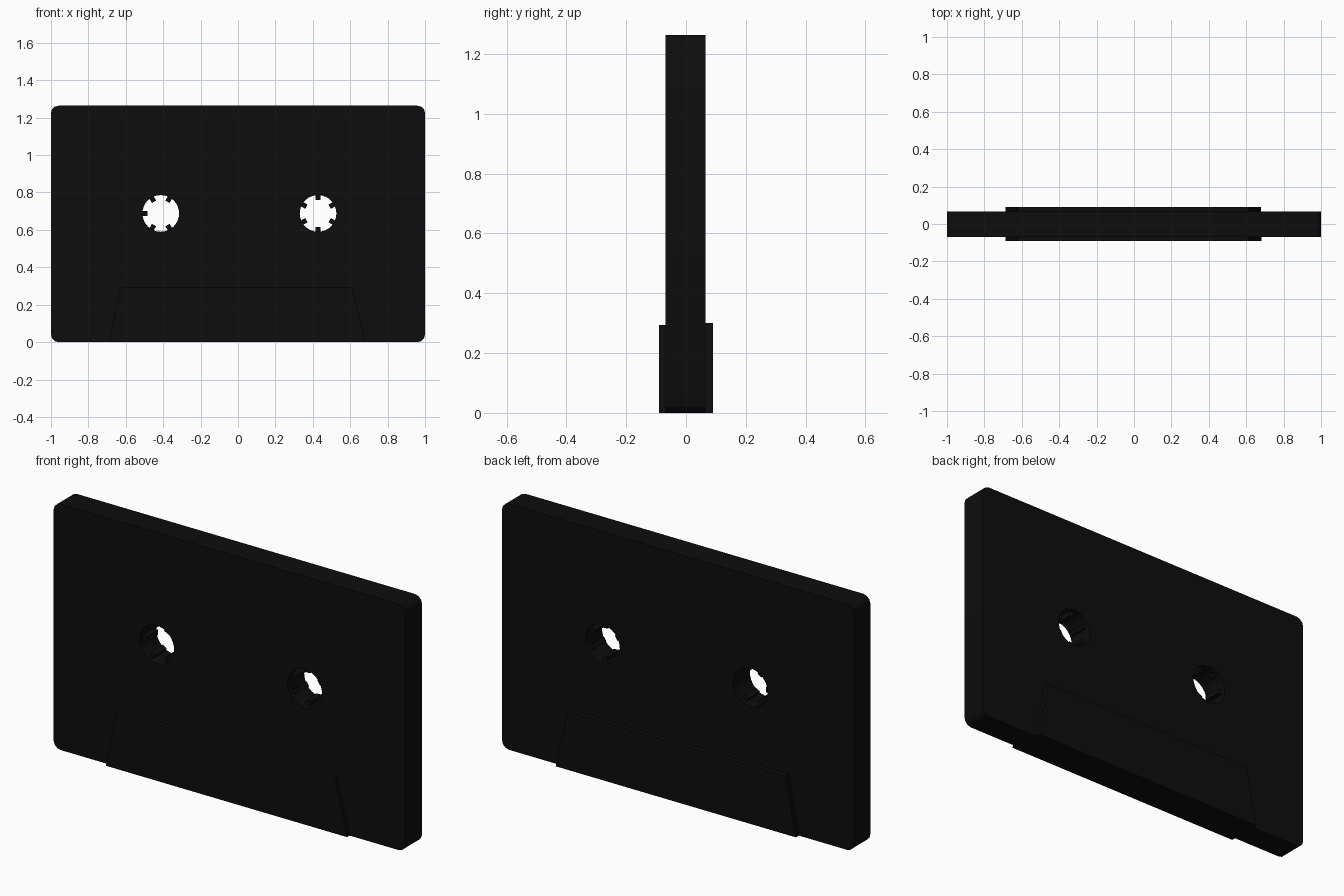
import bpy
import math

cube = bpy.data.objects.get("Cube")
if cube:
    bpy.data.objects.remove(cube, do_unlink=True)

black = bpy.data.materials.new("black plastic")
black.use_nodes = True
COLOUR = (0.004, 0.004, 0.004, 1)
black.diffuse_color = COLOUR
black.node_tree.nodes["Principled BSDF"].inputs["Base Color"].default_value = COLOUR


def slab(name, outlines, y0, y1):
    """Extrude closed x/z outlines (later ones inside the first become holes) from y0 to y1."""
    curve = bpy.data.curves.new(name, "CURVE")
    curve.dimensions = "2D"
    curve.fill_mode = "BOTH"
    curve.extrude = (y1 - y0) / 2
    for pts in outlines:
        spline = curve.splines.new("POLY")
        spline.points.add(len(pts) - 1)
        for p, (x, z) in zip(spline.points, pts):
            p.co = (x, z, 0, 1)
        spline.use_cyclic_u = True
    obj = bpy.data.objects.new(name, curve)
    bpy.context.collection.objects.link(obj)
    obj.rotation_euler.x = math.pi / 2
    obj.location.y = (y0 + y1) / 2
    bpy.ops.object.select_all(action="DESELECT")
    obj.select_set(True)
    bpy.context.view_layer.objects.active = obj
    bpy.ops.object.convert(target="MESH")
    obj = bpy.context.object
    obj.name = name
    obj.data.materials.clear()
    obj.data.materials.append(black)
    bpy.ops.object.shade_smooth_by_angle(angle=math.radians(25))
    return obj


def arc(cx, cz, r, start, sweep, n):
    return [(cx + r * math.cos(start + sweep * i / n),
             cz + r * math.sin(start + sweep * i / n)) for i in range(n)]


# Shell with softened corners and two round spindle holes
R, HEIGHT, HOLE_Z, HOLE_R = 0.04, 1.264, 0.688, 0.098
corners = [(1 - R, R, -90), (1 - R, HEIGHT - R, 0),
           (-1 + R, HEIGHT - R, 90), (-1 + R, R, 180)]
outline = []
for cx, cz, a in corners:
    outline += arc(cx, cz, R, math.radians(a), math.pi / 2 * 4 / 3, 4)[:4]
holes = {"right": (-0.413, range(60, 360, 60)), "left": (0.428, range(30, 390, 60))}
slab("shell", [outline] + [arc(x, HOLE_Z, HOLE_R, 0, math.tau, 32)
                           for x, _ in holes.values()], -0.069, 0.066)

# Raised trapezoid plates along the lower edge, front and back
slab("front_raised_plate", [[(-0.688, 0), (0.683, 0), (0.61, 0.293), (-0.628, 0.293)]],
     -0.09, -0.06)
slab("back_raised_plate", [[(-0.688, 0), (0.678, 0), (0.61, 0.3), (-0.628, 0.3)]],
     0.06, 0.09)

# Drive teeth around each spindle hole
for side, (cx, angles) in holes.items():
    for i, deg in enumerate(angles):
        a = math.radians(deg)
        c, s = math.cos(a), math.sin(a)
        tooth = [(cx + r * c - t * s, HOLE_Z + r * s + t * c)
                 for r, t in ((0.072, -0.013), (0.105, -0.013),
                              (0.105, 0.013), (0.072, 0.013))]
        slab(f"{side}_spindle_tooth_{i + 1}", [tooth], -0.045, 0.045)
